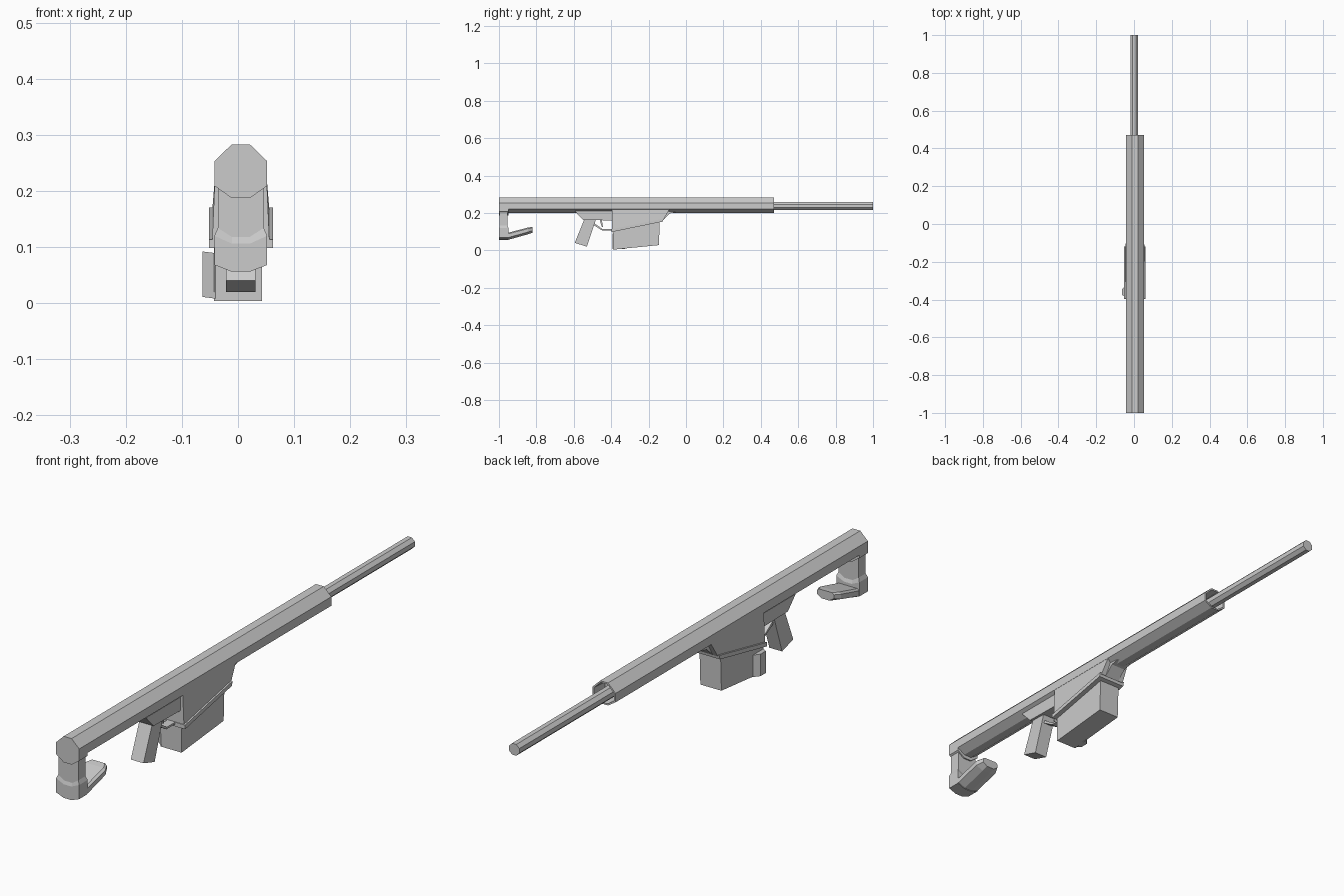
import bpy, bmesh
from math import cos, sin, pi

if "Cube" in bpy.data.objects:
    bpy.data.objects.remove(bpy.data.objects["Cube"])

CX = 0.005  # centre line of the body


def loft(name, rings):
    """Skin a closed solid through rings of equal point count."""
    bm = bmesh.new()
    vr = [[bm.verts.new(p) for p in r] for r in rings]
    n = len(rings[0])
    for a, b in zip(vr, vr[1:]):
        for i in range(n):
            j = (i + 1) % n
            bm.faces.new((a[i], a[j], b[j], b[i]))
    bm.faces.new(vr[0][::-1])
    bm.faces.new(vr[-1])
    bmesh.ops.recalc_face_normals(bm, faces=bm.faces[:])
    me = bpy.data.meshes.new(name)
    bm.to_mesh(me)
    bm.free()
    ob = bpy.data.objects.new(name, me)
    bpy.context.collection.objects.link(ob)
    return ob


def plate(name, profile, half, cx=CX):
    """Side profile (y, z) spread across x; half is a number or one width per point."""
    h = half if isinstance(half, list) else [half] * len(profile)
    return loft(name, [[(cx + s * w, y, z) for (y, z), w in zip(profile, h)] for s in (-1, 1)])


def octagon(y, top, low, bottom, w=0.047, c=0.016, s=1.0, zc=0.24):
    """Chamfered tube section at station y, scaled by s about its centre."""
    pts = [(c, top), (w, top - 0.03), (w, low), (c, bottom),
           (-c, bottom), (-w, low), (-w, top - 0.03), (-c, top)]
    return [(CX + x * s, y, zc + (z - zc) * s) for x, z in pts]


def post_ring(z, w, y0, y1, rise):
    """Horizontal post section whose sides sit higher than its middle."""
    cols = [(-w, rise), (-0.016, 0), (0.016, 0), (w, rise)]
    return ([(CX + x, y0, z + r) for x, r in cols]
            + [(CX + x, y1, z + r) for x, r in cols[::-1]])


# Receiver tube with a hollow front end
sec = (0.283, 0.22, 0.2)
loft("receiver", [octagon(-0.955, *sec), octagon(0.47, *sec),
                  octagon(0.47, *sec, s=0.86), octagon(0.41, *sec, s=0.8)])
loft("receiver_end_cap", [octagon(-1.0, 0.283, 0.209, 0.187),
                          octagon(-0.95, 0.283, 0.209, 0.187)])

# Barrel
loft("barrel", [[(0.001 + 0.0225 * cos(pi / 8 + k * pi / 4), y,
                  0.237 + 0.0225 * sin(pi / 8 + k * pi / 4)) for k in range(8)]
                for y in (0.40, 1.0)])

# Rear stock: post, lower block and forward toe
loft("stock_post", [post_ring(0.20, 0.041, -0.996, -0.955, 0.02),
                    post_ring(0.10, 0.041, -0.996, -0.955, 0.02)])
loft("stock_block", [post_ring(0.118, 0.041, -0.996, -0.955, 0.016),
                     post_ring(0.106, 0.047, -1.0, -0.95, 0.014),
                     post_ring(0.056, 0.047, -1.0, -0.95, 0.012)])
loft("stock_toe", [[(CX + x, y, z) for x, z in
                    ((-w, zt - 0.006), (-w + 0.008, zt), (w - 0.008, zt), (w, zt - 0.006),
                     (w, zb + 0.012), (0.016, zb), (-0.016, zb), (-w, zb + 0.012))]
                   for y, zt, zb, w in ((-0.98, 0.09, 0.056, 0.046),
                                        (-0.945, 0.096, 0.058, 0.046),
                                        (-0.845, 0.122, 0.086, 0.046),
                                        (-0.82, 0.126, 0.094, 0.034))])

# Magazine well, flaring towards its sloped lower rim
plate("magazine_well", [(-0.395, 0.225), (-0.085, 0.225), (-0.12, 0.165), (-0.395, 0.11)],
      [0.046, 0.046, 0.051, 0.051])
plate("well_rim", [(-0.397, 0.113), (-0.12, 0.17), (-0.124, 0.154), (-0.397, 0.098)], 0.057)
plate("well_front_fillet", [(-0.11, 0.21), (-0.05, 0.205), (-0.085, 0.198), (-0.12, 0.165)], 0.03)

# Magazine with its side spine
plate("magazine", [(-0.392, 0.115), (-0.14, 0.165), (-0.145, 0.028), (-0.39, 0.004)], 0.043, 0.0)
loft("magazine_spine", [[(-0.04, -0.392, z - 0.003), (-0.04, -0.325, z - 0.003),
                         (-0.063, -0.345, z), (-0.063, -0.375, z)] for z in (0.011, 0.092)])

# Trigger housing, grip and guard
plate("trigger_housing", [(-0.595, 0.21), (-0.39, 0.21), (-0.39, 0.16), (-0.55, 0.163)], 0.036)
plate("grip", [(-0.542, 0.17), (-0.48, 0.17), (-0.53, 0.02), (-0.595, 0.04)], 0.026)
plate("trigger_guard", [(-0.495, 0.135), (-0.447, 0.106), (-0.385, 0.106),
                        (-0.385, 0.113), (-0.444, 0.113), (-0.49, 0.144)], 0.016)
plate("trigger", [(-0.462, 0.165), (-0.45, 0.165), (-0.444, 0.125), (-0.45, 0.125)], 0.005)
